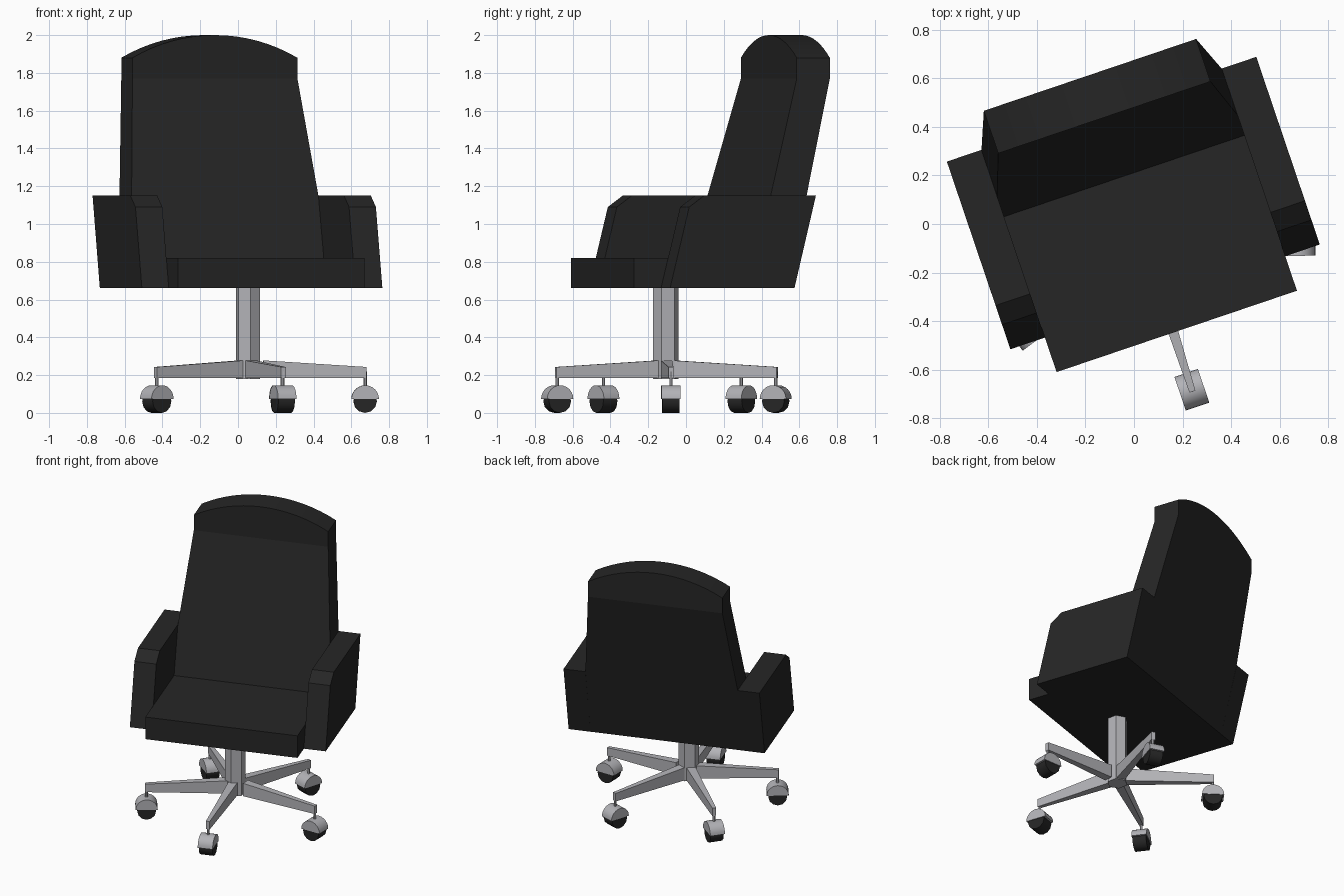
import bpy, bmesh, math
from mathutils import Matrix, Vector

if "Cube" in bpy.data.objects:
    bpy.data.objects.remove(bpy.data.objects["Cube"])


def material(name, rgb):
    m = bpy.data.materials.new(name)
    m.diffuse_color = (*rgb, 1)
    m.use_nodes = True
    m.node_tree.nodes["Principled BSDF"].inputs["Base Color"].default_value = m.diffuse_color
    return m


BLACK = material("black leather", (0.019, 0.019, 0.019))
METAL = material("grey metal", (0.45, 0.45, 0.475))

# The chair body is turned about z; local x is width, local y is depth
TURN = math.radians(18.7)
BODY = Matrix.Rotation(TURN, 4, 'Z') @ Matrix.Translation((0.025, 0, 0))


def finish(name, bm, mat, matrix, smooth=None):
    bmesh.ops.transform(bm, matrix=matrix, verts=bm.verts)
    bmesh.ops.recalc_face_normals(bm, faces=bm.faces)
    me = bpy.data.meshes.new(name)
    bm.to_mesh(me)
    bm.free()
    me.materials.append(mat)
    ob = bpy.data.objects.new(name, me)
    bpy.context.collection.objects.link(ob)
    if smooth:
        bpy.ops.object.select_all(action='DESELECT')
        ob.select_set(True)
        bpy.context.view_layer.objects.active = ob
        bpy.ops.object.shade_smooth_by_angle(angle=math.radians(smooth))
    return ob


def prism(name, profile, x0, x1, mat, matrix, smooth=None):
    """Side profile of (y, z) points extruded from x0 to x1."""
    bm = bmesh.new()
    a = [bm.verts.new((x0, y, z)) for y, z in profile]
    b = [bm.verts.new((x1, y, z)) for y, z in profile]
    bm.faces.new(a)
    bm.faces.new(b)
    n = len(a)
    for i in range(n):
        j = (i + 1) % n
        bm.faces.new((a[i], a[j], b[j], b[i]))
    return finish(name, bm, mat, matrix, smooth)


# Seat, ending against the sloping backrest
HALF = 0.522
prism("seat", [(-0.475, 0.66), (0.157, 0.66), (0.2, 0.82), (-0.475, 0.82)],
      -HALF, HALF, BLACK, BODY)

# Armrests
arm = [(-0.325, 0.66), (0.37, 0.66), (0.49, 1.15), (-0.135, 1.15), (-0.218, 1.09)]
for side, label in ((-1, "left"), (1, "right")):
    prism(label + "_armrest", arm, side * HALF, side * 0.672, BLACK, BODY)

# Backrest: leaning slab, tapered above the arms, with an arched top
bm = bmesh.new()


def depth(z):
    t = min(z, 1.77) - 0.66
    return 0.157 + 0.268 * t, 0.37 + 0.2425 * t


def pair(x, z):
    return [bm.verts.new((x, y, z)) for y in depth(z)]


rows = [(0.66, HALF), (1.15, HALF), (1.77, 0.461), (1.88, 0.461)]
left = [pair(-w, z) for z, w in rows]
right = [pair(w, z) for z, w in rows]
R = (0.461 ** 2 + 0.12 ** 2) / 0.24
SEG = 16
half_angle = math.asin(0.461 / R)
arch = [left[-1]]
for i in range(1, SEG):
    a = half_angle * (2 * i / SEG - 1)
    arch.append(pair(R * math.sin(a), 2 - R + R * math.cos(a)))
arch.append(right[-1])
for i in range(3):
    for k in (0, 1):
        bm.faces.new((left[i][k], right[i][k], right[i + 1][k], left[i + 1][k]))
    for s in (left, right):
        bm.faces.new((s[i][0], s[i][1], s[i + 1][1], s[i + 1][0]))
for k in (0, 1):
    bm.faces.new([p[k] for p in arch])
for p, q in zip(arch, arch[1:]):
    bm.faces.new((p[0], p[1], q[1], q[0]))
bm.faces.new((left[0][0], left[0][1], right[0][1], right[0][0]))
finish("backrest", bm, BLACK, BODY, 12)

# Six-sided column
HUB = Vector((0.053, -0.107, 0))
bm = bmesh.new()
bmesh.ops.create_cone(bm, cap_ends=True, segments=6, radius1=0.068, radius2=0.068, depth=0.485)
finish("column", bm, METAL,
       Matrix.Translation(HUB + Vector((0, 0, 0.4225))) @ Matrix.Rotation(math.radians(11.3), 4, 'Z'))


def circle(r, zc, n, span=2 * math.pi):
    steps = n if span > 6 else n + 1
    return [(r * math.cos(span * i / n), zc + r * math.sin(span * i / n)) for i in range(steps)]


# Five tapered legs, each with a pin, a half-round hood and a wheel
casters = [("front", 0.238, -0.682), ("right", 0.673, -0.08), ("back", 0.235, 0.475),
           ("back_left", -0.43, 0.293), ("front_left", -0.43, -0.437)]
for i, (label, x, y) in enumerate(casters):
    pin = Vector((x, y, 0))
    length = (pin - HUB).length
    angle = TURN - math.pi / 2 + math.radians(72 * i)
    d = pin - HUB
    leg_frame = Matrix.Translation(HUB) @ Matrix.Rotation(math.atan2(d.y, d.x) - math.pi / 2, 4, 'Z')
    caster_frame = Matrix.Translation(pin) @ Matrix.Rotation(angle - math.pi / 2, 4, 'Z')

    start = 0.08 if label == "right" else 0.04
    bm = bmesh.new()
    ends = []
    for yy, w, top in ((start, 0.03, 0.278), (length + 0.008, 0.013, 0.243)):
        ends.append([bm.verts.new(c) for c in
                     ((-w, yy, 0.185), (w, yy, 0.185), (w, yy, top), (-w, yy, top))])
        bm.faces.new(ends[-1])
    for k in range(4):
        j = (k + 1) % 4
        bm.faces.new((ends[0][k], ends[0][j], ends[1][j], ends[1][k]))
    finish(label + "_leg", bm, METAL, leg_frame)

    bm = bmesh.new()
    bmesh.ops.create_cone(bm, cap_ends=True, segments=6, radius1=0.009, radius2=0.009, depth=0.09)
    finish(label + "_pin", bm, METAL, caster_frame @ Matrix.Translation((0, 0, 0.175)))
    prism(label + "_hood", circle(0.073, 0.073, 12, math.pi), -0.051, 0.051,
          METAL, caster_frame, 35)
    prism(label + "_wheel", circle(0.062, 0.062, 12), -0.046, 0.046,
          BLACK, caster_frame, 35)
